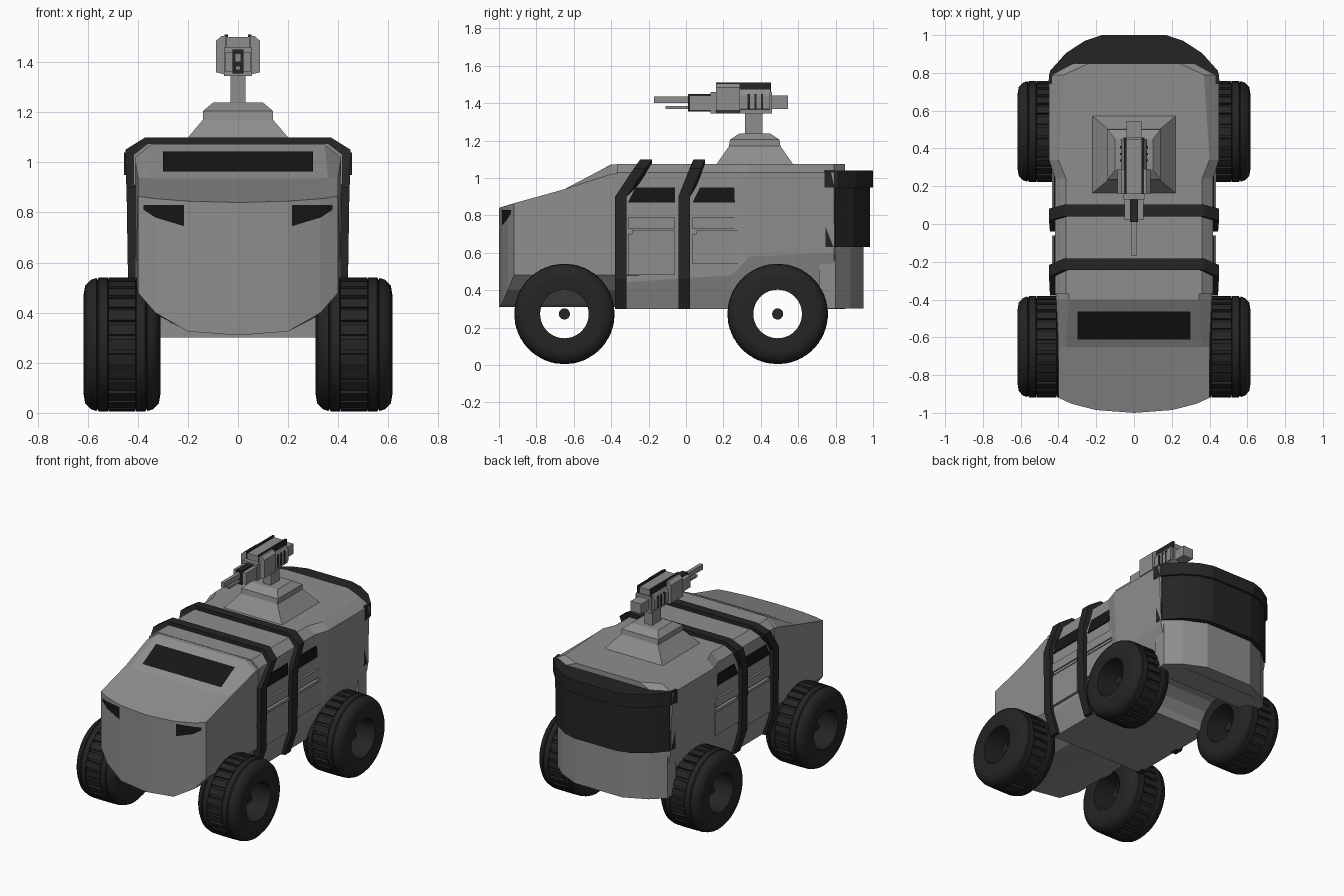
import bpy, bmesh
from math import sin, cos, pi
from mathutils import Matrix, Vector

cube = bpy.data.objects.get("Cube")
if cube:
    bpy.data.objects.remove(cube, do_unlink=True)


def material(name, v):
    m = bpy.data.materials.new(name)
    m.use_nodes = True
    m.diffuse_color = (v, v, v, 1)
    m.node_tree.nodes["Principled BSDF"].inputs["Base Color"].default_value = (v, v, v, 1)
    return m


GREY = material("body grey", 0.27)
DARK = material("dark rubber", 0.018)
GLASS = material("black glass", 0.008)


def finish(name, bm, mat, smooth=False, recalc=True):
    if recalc:
        bmesh.ops.recalc_face_normals(bm, faces=bm.faces)
    mesh = bpy.data.meshes.new(name)
    bm.to_mesh(mesh)
    bm.free()
    mesh.materials.append(mat)
    ob = bpy.data.objects.new(name, mesh)
    bpy.context.scene.collection.objects.link(ob)
    bpy.ops.object.select_all(action='DESELECT')
    ob.select_set(True)
    bpy.context.view_layer.objects.active = ob
    if smooth:
        bpy.ops.object.shade_smooth_by_angle(angle=0.6)
    return ob


def add_loft(bm, rings, caps=True, loop=False):
    """Skin closed rings of equal length."""
    vs = [[bm.verts.new(p) for p in r] for r in rings]
    n = len(vs[0])
    pairs = list(zip(vs, vs[1:])) + ([(vs[-1], vs[0])] if loop else [])
    for a, b in pairs:
        for i in range(n):
            j = (i + 1) % n
            bm.faces.new((a[i], a[j], b[j], b[i]))
    if caps and not loop:
        bm.faces.new(vs[0])
        bm.faces.new(vs[-1])


def loft(name, rings, mat, **kw):
    bm = bmesh.new()
    add_loft(bm, rings, **kw)
    return finish(name, bm, mat)


def add_box(bm, x0, x1, y0, y1, z0, z1, m=None):
    mat = Matrix.Translation(((x0 + x1) / 2, (y0 + y1) / 2, (z0 + z1) / 2))
    mat = mat @ Matrix.Diagonal((x1 - x0, y1 - y0, z1 - z0, 1))
    bmesh.ops.create_cube(bm, size=1, matrix=m @ mat if m else mat)


def boxes(name, mat, *dims):
    bm = bmesh.new()
    for d in dims:
        add_box(bm, *d)
    return finish(name, bm, mat)


def mirror_pts(half):
    return list(half) + [(-p[0],) + tuple(p[1:]) for p in reversed(half)]


def prism(name, plan, z0, z1, mat):
    pts = mirror_pts(plan)
    return loft(name, [[(x, y, z) for x, y in pts] for z in (z0, z1)], mat)


# Cab: columns across the width, giving the bowed nose and sloping windscreen
def column(x, yf, zb, zt, xw, zw, xr, zr):
    return [(x, yf, zb), (x, yf, zt), (xw, -0.65, zw), (xr, -0.40, zr),
            (xr, -0.25, zr), (max(x, xr), -0.25, zb)]


cols = [column(0.40, -0.92, 0.48, 0.865, 0.40, 0.94, 0.412, 1.02),
        column(0.33, -0.952, 0.40, 0.855, 0.36, 0.937, 0.345, 1.072),
        column(0.20, -0.985, 0.325, 0.845, 0.20, 0.935, 0.20, 1.073),
        column(0, -1.0, 0.31, 0.84, 0, 0.935, 0, 1.073)]
loft("cab", cols + [[(-x, y, z) for x, y, z in c] for c in cols[-2::-1]], GREY)

# Windscreen glass
bm = bmesh.new()
slope = (1.072 - 0.936) / 0.25
for s in (1,):
    bm.faces.new([bm.verts.new((x, y - 0.002, 0.941 + (y + 0.65) * slope))
                  for x, y in ((-0.3, -0.61), (0.3, -0.61), (0.3, -0.46), (-0.3, -0.46))])
finish("windscreen", bm, GLASS, recalc=False)

# Headlights wrapped over the nose facets
for side, s in (("left", 1), ("right", -1)):
    bm = bmesh.new()
    inner_t, inner_b = (0.215, -0.984, 0.83), (0.215, -0.984, 0.745)
    mid_t, mid_b = (0.33, -0.956, 0.83), (0.33, -0.956, 0.78)
    tip_t, tip_b = (0.378, -0.935, 0.83), (0.378, -0.935, 0.812)
    for quad in ((inner_t, inner_b, mid_b, mid_t), (mid_t, mid_b, tip_b, tip_t)):
        pts = [bm.verts.new((s * x, y, z)) for x, y, z in quad]
        bm.faces.new(pts if s > 0 else pts[::-1])
    finish(side + "_headlight", bm, GLASS, recalc=False)


# Main hull: sections along the length
def section(y, xb, xm, zm, xt, xr):
    return [(x, y, z) for x, z in mirror_pts([(xb, 0.30), (xm, zm), (xt, 1.03), (xr, 1.075)])]


hull = loft("hull", [section(-0.37, 0.36, 0.41, 0.44, 0.418, 0.36),
                     section(0.24, 0.36, 0.41, 0.48, 0.418, 0.36),
                     section(0.34, 0.36, 0.435, 0.58, 0.45, 0.40),
                     section(0.79, 0.36, 0.435, 0.60, 0.45, 0.37),
                     section(0.85, 0.30, 0.34, 0.60, 0.34, 0.24)], GREY)

# Rear axle tunnel cut through the hull
bm = bmesh.new()
bmesh.ops.create_cone(bm, cap_ends=True, segments=16, radius1=0.2, radius2=0.2, depth=2,
                      matrix=Matrix.Translation((0, 0.49, 0.275)) @ Matrix.Rotation(pi / 2, 4, 'Y'))
cutter = finish("tunnel_cutter", bm, GREY)
cutter.hide_render = True
mod = hull.modifiers.new("tunnel", 'BOOLEAN')
mod.operation = 'DIFFERENCE'
mod.object = cutter
bpy.context.view_layer.objects.active = hull
bpy.ops.object.modifier_apply(modifier="tunnel")
bpy.data.objects.remove(cutter, do_unlink=True)

# Rear skirt and dark stowage pack with its lid
prism("rear_skirt", [(0.42, 0.71), (0.42, 0.80), (0.33, 0.88), (0.18, 0.95)], 0.302, 0.66, GREY)
prism("rear_pack", [(0.44, 0.745), (0.435, 0.80), (0.35, 0.895), (0.25, 0.96), (0.16, 0.985)],
      0.63, 0.96, DARK)
prism("rear_pack_lid", [(0.455, 0.74), (0.445, 0.81), (0.36, 0.905), (0.26, 0.97), (0.17, 1.0)],
      0.95, 1.04, DARK)

# Roll bands hugging the hull
outer = [(0.385, 0.30), (0.438, 0.46), (0.445, 0.9), (0.45, 1.05), (0.37, 1.1)]
kick = [0, 0, 0, 0.1, 0.135]
for name, y0 in (("front_band", -0.348), ("rear_band", -0.01)):
    k = kick if y0 < -0.1 else [v * 0.6 for v in kick]
    path = [(x, y0 + d, z) for (x, z), d in zip(outer, k)]
    rings = []
    for x, y, z in mirror_pts(path):
        xi, zi = x * 0.88, (z - 0.05 if z > 1 else z)
        rings.append([(x, y - 0.031, z), (x, y + 0.031, z), (xi, y + 0.031, zi), (xi, y - 0.031, zi)])
    loft(name, rings, DARK)

# Doors, grab strips and side windows
for side, s in (("left", 1), ("right", -1)):
    for part, a, b, zb in (("front", -0.31, -0.06, 0.48), ("rear", 0.035, 0.29, 0.54)):
        def plate(x0, x1, *d):
            return (min(s * x0, s * x1), max(s * x0, s * x1)) + d
        boxes(f"{side}_{part}_door", GREY, plate(0.40, 0.428, a, b, zb, 0.70),
              plate(0.40, 0.428, a, b, 0.73, 0.79), plate(0.40, 0.434, a + 0.02, b, 0.70, 0.718))
        lean = 0.04
        loft(f"{side}_{part}_window",
             [[(s * x, y, z) for y, z in ((a, 0.87), (b, 0.87), (b, 0.95), (a + lean, 0.95))]
              for x in (0.415, 0.4225)], GLASS)

# Turret pedestal: stacked tapered blocks
tiers = [(0.225, 0.16, 0.575, 1.07), (0.14, 0.23, 0.505, 1.17), (0.14, 0.235, 0.50, 1.205),
         (0.10, 0.285, 0.45, 1.238), (0.03, 0.315, 0.41, 1.2385), (0.03, 0.315, 0.41, 1.36)]
loft("turret_pedestal", [[(-x, a, z), (x, a, z), (x, b, z), (-x, b, z)] for x, a, b, z in tiers], GREY)

# Gun: receiver, cheeks, barrels and dark trim
boxes("gun_receiver", GREY, (-0.055, 0.055, 0.13, 0.46, 1.345, 1.46),
      (-0.045, 0.045, 0.16, 0.45, 1.45, 1.50), (-0.04, 0.04, 0.44, 0.545, 1.37, 1.44))
for side, s in (("left", 1), ("right", -1)):
    prof = [(0.05, 1.35), (0.088, 1.36), (0.088, 1.485), (0.065, 1.505), (0.05, 1.505)]
    loft(side + "_gun_cheek", [[(s * x, y, z) for x, z in prof] for y in (0.16, 0.29)], GREY)
    prof = [(0.04, 1.36), (0.07, 1.37), (0.07, 1.44), (0.04, 1.50)]
    loft(side + "_gun_flank", [[(s * x, y, z) for x, z in prof] for y in (0.29, 0.45)], GREY)
    trim = sorted((s * 0.04, s * 0.054))
    slit = sorted((s * 0.06, s * 0.073))
    boxes(side + "_gun_trim", DARK, (*trim, 0.16, 0.455, 1.44, 1.51),
          *[(*slit, y, y + 0.012, 1.37, 1.45) for y in (0.33, 0.365, 0.40)])
boxes("barrel_shroud", GREY, (-0.05, -0.02, 0.02, 0.14, 1.36, 1.44), (0.02, 0.05, 0.02, 0.14, 1.36, 1.44))
boxes("barrel_core", DARK, (-0.022, 0.022, 0.01, 0.14, 1.355, 1.45))
boxes("barrels", GREY, (-0.012, 0.012, -0.17, 0.02, 1.40, 1.435), (-0.009, 0.009, -0.11, 0.02, 1.368, 1.385))

# Wheels: lathed open tyre with tread lugs and a stub axle
half = [(0.148, 0.13), (0.153, 0.20), (0.147, 0.235), (0.125, 0.258), (0.102, 0.266),
        (0.098, 0.258), (0.092, 0.268), (0.057, 0.268), (0.053, 0.254)]
profile = mirror_pts(half)
SEG, LUGS = 40, 28
for end, cy in (("front", -0.65), ("rear", 0.49)):
    for side, s in (("left", 1), ("right", -1)):
        hub = Vector((s * 0.463, cy, 0.273))
        bm = bmesh.new()
        add_loft(bm, [[hub + Vector((x, r * cos(t), r * sin(t))) for x, r in profile]
                      for t in (2 * pi * i / SEG for i in range(SEG))], loop=True)
        for i in range(LUGS):
            m = Matrix.Translation(hub) @ Matrix.Rotation(2 * pi * i / LUGS, 4, 'X')
            add_box(bm, -0.054, 0.054, -0.021, 0.021, 0.245, 0.268, m)
        finish(f"{end}_{side}_tyre", bm, DARK, smooth=True)
        bm = bmesh.new()
        bmesh.ops.create_cone(bm, cap_ends=True, segments=16, radius1=0.03, radius2=0.03, depth=0.16,
                              matrix=Matrix.Translation(hub) @ Matrix.Rotation(pi / 2, 4, 'Y'))
        finish(f"{end}_{side}_axle", bm, DARK, smooth=True)
